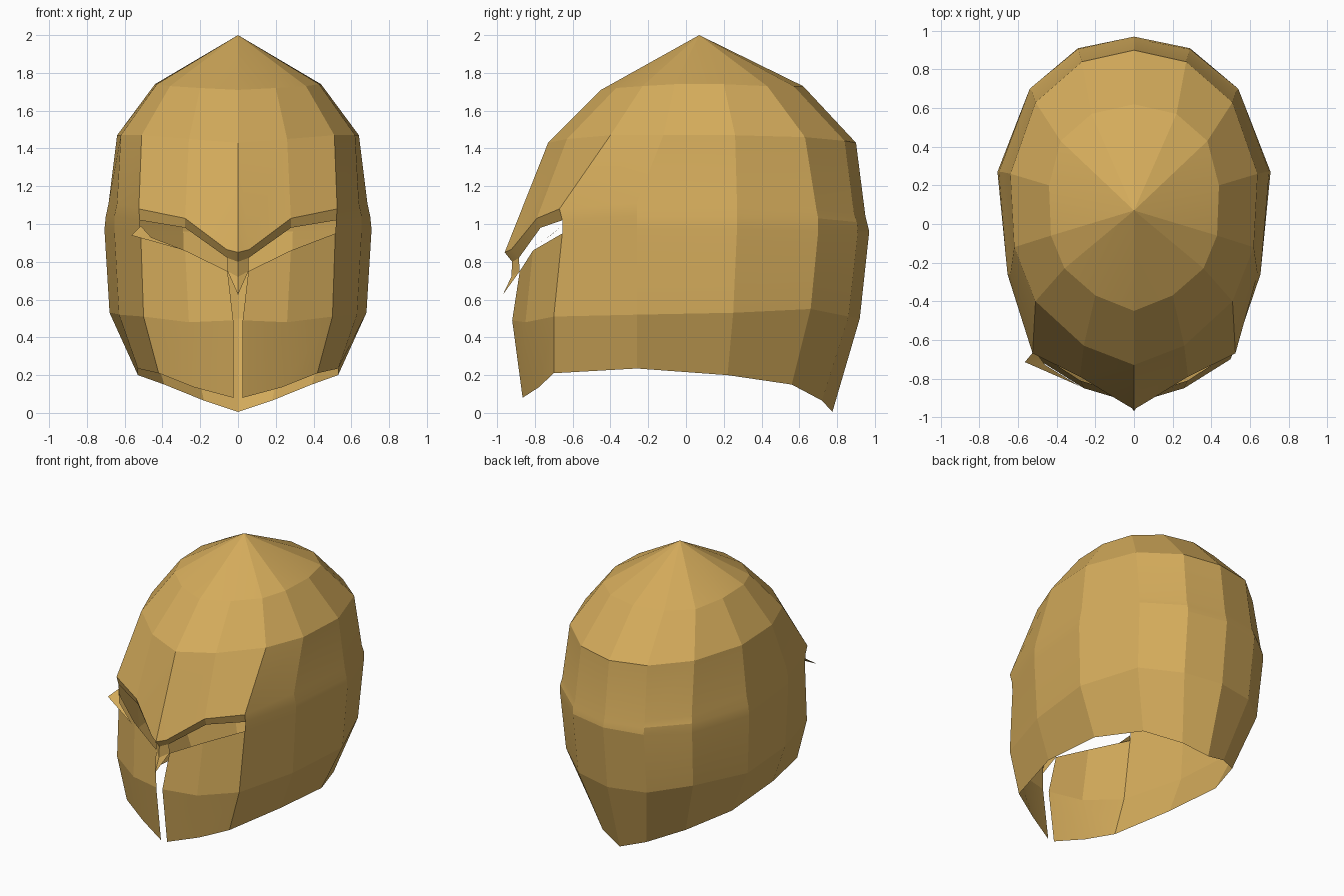
import bpy, bmesh, math

gold = bpy.data.materials.new("antique gold")
gold.diffuse_color = (0.66, 0.41, 0.105, 1)


def build(name, faces, mirror=True):
    """Make a sheet from polygons of points, mirrored across x and welded."""
    bm = bmesh.new()
    for f in faces:
        pts = []
        for p in f:
            if p not in pts:
                pts.append(p)
        bm.faces.new([bm.verts.new(p) for p in pts])
        if mirror:
            bm.faces.new([bm.verts.new((-x, y, z)) for x, y, z in reversed(pts)])
    bmesh.ops.remove_doubles(bm, verts=bm.verts, dist=0.0005)
    me = bpy.data.meshes.new(name)
    bm.to_mesh(me)
    bm.free()
    ob = bpy.data.objects.new(name, me)
    bpy.context.collection.objects.link(ob)
    me.materials.append(gold)
    bpy.ops.object.select_all(action='DESELECT')
    ob.select_set(True)
    bpy.context.view_layer.objects.active = ob
    bpy.ops.object.shade_smooth_by_angle(angle=math.radians(11))
    return ob


def loft(rows):
    """Quads between rows listed from top to bottom, columns running back to front."""
    return [(a[i], b[i], b[i + 1], a[i + 1])
            for a, b in zip(rows, rows[1:]) for i in range(len(a) - 1)]


# Pointed dome: apex, crown ring and temple ring
apex = (0, 0.07, 2)
crown = [(0, 0.62, 1.73), (0.22, 0.57, 1.73), (0.38, 0.43, 1.73), (0.44, 0.2, 1.74),
         (0.43, -0.06, 1.74), (0.36, -0.23, 1.73), (0.2, -0.37, 1.72), (0, -0.45, 1.71)]
temple = [(0, 0.9, 1.43), (0.27, 0.84, 1.44), (0.51, 0.63, 1.46), (0.64, 0.26, 1.47),
          (0.62, -0.12, 1.47), (0.51, -0.4, 1.47), (0.26, -0.63, 1.45), (0, -0.73, 1.43)]

# Back and side wall below the temple ring, with a shallow ridge
ridge_top = [(0, 0.95, 1.04), (0.285, 0.89, 1.05), (0.53, 0.69, 1.08), (0.685, 0.27, 1.11),
             (0.64, -0.26, 1.11), (0.525, -0.67, 1.08)]
ridge_low = [(0, 0.96, 1.0), (0.29, 0.905, 1.01), (0.54, 0.7, 1.03), (0.70, 0.27, 1.04),
             (0.655, -0.26, 1.04), (0.52, -0.655, 1.02)]
waist = [(0, 0.97, 0.96), (0.29, 0.91, 0.96), (0.54, 0.7, 0.96), (0.707, 0.27, 0.97),
         (0.655, -0.26, 0.97), (0.515, -0.655, 0.95)]
jaw = [(0, 0.92, 0.5), (0.28, 0.86, 0.51), (0.52, 0.66, 0.55), (0.68, 0.25, 0.53),
       (0.63, -0.26, 0.52), (0.5, -0.7, 0.51)]
rim = [(0, 0.775, 0.005), (0.18, 0.72, 0.065), (0.39, 0.56, 0.15), (0.53, 0.22, 0.2),
       (0.53, -0.26, 0.235), (0.42, -0.7, 0.21)]

# Brow ledge points, outer to centre
brow_top = [ridge_top[5], (0.28, -0.79, 1.03), (0.06, -0.925, 0.865), (0, -0.96, 0.85)]
brow_low = [ridge_low[5], (0.28, -0.77, 0.98), (0.055, -0.885, 0.82), (0, -0.92, 0.8)]

shell = [(apex, crown[i], crown[i + 1]) for i in range(7)]
shell += loft([crown, temple])
shell += loft([temple[:6], ridge_top, ridge_low, waist, jaw, rim])
# Forehead down to the brow, then the folded ledge
shell += loft([temple[5:], brow_top[:3]])
shell += [(temple[7], brow_top[2], brow_top[3])]
shell += loft([brow_top, brow_low])
build("helmet_shell", shell)

# Cheek guards with a slit between them
build("cheek_guards", loft([
    [waist[5], (0.28, -0.81, 0.86), (0.055, -0.88, 0.75)],
    [jaw[5], (0.26, -0.85, 0.48), (0.025, -0.92, 0.49)],
    [rim[5], (0.23, -0.78, 0.135), (0.025, -0.865, 0.08)]]))

# Pointed nose guard
side, mid, tip = (0.055, -0.88, 0.75), (0, -0.925, 0.72), (0, -0.97, 0.625)
build("nose_guard", [(brow_low[3], brow_low[2], side, mid), (mid, side, tip)])

# Bent metal tab at the left eye corner
corner, spike, inner = (-0.515, -0.655, 0.99), (-0.565, -0.715, 0.94), (-0.28, -0.84, 0.86)
build("bent_eye_tab", [(corner, spike, (-0.46, -0.73, 0.93)),
                       (spike, inner, (-0.46, -0.73, 0.93))], mirror=False)
